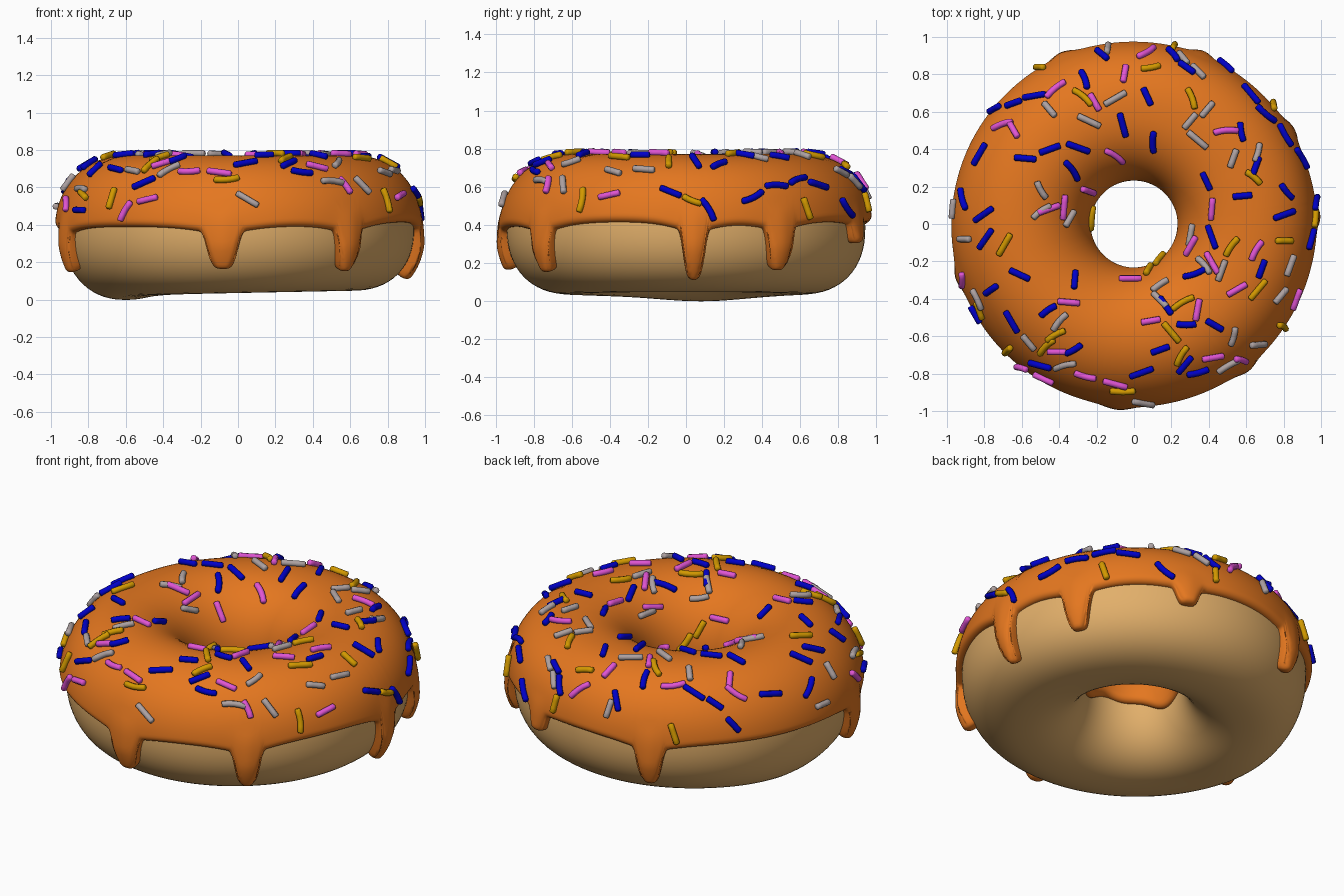
import bpy
import random
from math import sin, cos, pi, radians, exp, asin, acos, atan2, sqrt, copysign
from mathutils import Vector

random.seed(9)
cube = bpy.data.objects.get("Cube")
if cube:
    bpy.data.objects.remove(cube, do_unlink=True)

RING, HALF_W, HALF_H, MID = 0.605, 0.337, 0.35, 0.385
ICING = 0.036

# Drips: direction in degrees, half width in degrees, lowest height
DRIPS = [(-95, 5.4, 0.185), (-52, 4.4, 0.175), (2.5, 3.8, 0.14), (31, 4.5, 0.185),
         (68, 4.2, 0.315), (113, 4.4, 0.185), (197, 4.5, 0.175)]

# Sprinkles as seen from above: x and y in hundredths, turn in degrees
BLUE = [(-26, 77, -70), (-17, 90, -40), (7, 68, -65), (-6, 53, -75), (10, 44, 90),
        (21, 90, -50), (28, 83, -35), (49, 84, -40), (62, 69, -50), (70, 58, -40),
        (57, 49, -80), (80, 47, -60), (65, 31, 70), (39, 23, -65), (58, 15, 5),
        (89, 35, -60), (81, 17, -50), (80, 5, 20), (94, -8, 75), (42, -7, -70),
        (33, -27, 20), (43, -54, -30), (28, -54, 0), (17, -44, -55), (14, -67, 20),
        (4, -79, 20), (27, -75, 50), (34, -79, 15), (68, -24, 70), (-32, -67, 30),
        (-50, -75, -15), (-65, -52, -60), (-46, -46, 35), (-32, -30, 85),
        (-61, -27, -25), (-76, -35, 35), (-80, 5, 35), (-79, -8, 55), (-91, 13, -75),
        (-82, 37, 60), (-58, 35, -5), (-45, 40, 20), (-30, 41, -20), (-33, 29, -55),
        (-64, 64, 20), (-53, 68, 10), (-74, 61, 30), (97, 12, 80), (-84, -48, -60)]
PINK = [(-42, 72, 40), (-5, 80, 80), (7, 91, 30), (-21, 65, -60), (-70, 53, 20),
        (-64, 50, -60), (49, 50, 5), (-10, 37, -35), (-46, 8, 20), (-25, 18, -20),
        (-38, 9, 85), (42, 8, 85), (31, -12, 60), (42, -21, -60), (65, -14, 60),
        (-2, -30, 0), (-35, -42, -5), (9, -52, 10), (34, -46, 80), (55, -35, 30),
        (42, -71, 10), (57, -72, -15), (-41, -68, 0), (-60, -76, -15),
        (-26, -81, -15), (-48, -82, -25), (-10, -85, -15), (86, -40, 70),
        (-91, -30, 90)]
GREY = [(-10, 67, 30), (-24, 55, -25), (-45, 61, -50), (26, 88, -50), (34, 81, -45),
        (39, 61, 50), (30, 55, 50), (34, 45, -40), (53, 35, 70), (66, 38, 75),
        (-50, 18, -60), (-50, 7, 35), (-35, 3, 60), (31, -6, 80), (38, -22, -50),
        (47, -25, 70), (14, -33, 35), (14, -41, -45), (53, -60, 75), (66, -64, 5),
        (50, -75, 30), (-40, -52, 50), (-56, -63, -50), (-37, -75, 15),
        (83, -22, 70), (78, -38, 50), (-83, -40, -65), (-90, -8, 0), (5, -95, -10),
        (-14, 93, 80), (-96, 8, 85)]
GOLD = [(9, 83, 10), (31, 67, -70), (-27, 68, -40), (74, 63, -80), (64, 25, -40),
        (52, -12, 55), (10, -14, 50), (8, -25, 60), (26, -42, 30), (25, -70, 60),
        (-42, -59, 30), (-47, -65, 45), (-69, -11, 60), (-23, 3, 85), (66, -35, 50),
        (80, -9, 0), (20, -58, -50), (-82, -46, -70), (-6, -89, 0), (-50, 83, 0),
        (-67, -67, 45), (79, -54, -30), (21, 94, 60), (96, 3, 85)]


def material(name, colour):
    mat = bpy.data.materials.new(name)
    mat.use_nodes = True
    mat.diffuse_color = (*colour, 1)
    mat.node_tree.nodes["Principled BSDF"].inputs["Base Color"].default_value = (*colour, 1)
    return mat


def make_object(name, verts, faces, mat):
    mesh = bpy.data.meshes.new(name)
    mesh.from_pydata(verts, [], faces)
    mesh.materials.append(mat)
    mesh.shade_smooth()
    obj = bpy.data.objects.new(name, mesh)
    bpy.context.scene.collection.objects.link(obj)


def rounded(value, power):
    return copysign(abs(value) ** power, value)


def angle_gap(u, degrees):
    return (u - radians(degrees) + pi) % (2 * pi) - pi


def squareness(u, height):
    """Below 1 is squarer: the underside, and the shoulder at the back."""
    return 0.94 - 0.06 * cos(u - 0.8) if height > 0 else 0.88


def surface(u, phi, off=0.0):
    """Point on the ring: u runs round the hole, phi round the cross-section."""
    power = squareness(u, sin(phi))
    r = RING + (HALF_W + off) * rounded(cos(phi), power)
    lift = rounded(sin(phi), power)
    z = MID + (HALF_H + off) * lift
    if lift < 0:      # uneven underside
        z += lift * lift * (0.012 * cos(u) - 0.025 * exp(-(angle_gap(u, 172) / 0.5) ** 2))
    return Vector((r * cos(u), r * sin(u), z))


def grid_faces(columns, rows, wrap_rows):
    faces = []
    for i in range(columns):
        k = (i + 1) % columns
        for j in range(rows if wrap_rows else rows - 1):
            m = (j + 1) % rows
            faces.append((i * rows + j, k * rows + j, k * rows + m, i * rows + m))
    return faces


# Dough ring
def build_dough(mat):
    columns, rows = 144, 64
    verts = [surface(2 * pi * i / columns, 2 * pi * j / rows)
             for i in range(columns) for j in range(rows)]
    make_object("dough_ring", verts, grid_faces(columns, rows, True), mat)


# Icing edge heights, turned into cross-section angles
def height_angle(u, z):
    height = (z - MID) / HALF_H
    return asin(rounded(height, 1 / squareness(u, height)))


def drip_amount(u, degrees, width):
    x = abs(angle_gap(u, degrees)) / radians(width)
    return 0.78 * exp(-x ** 5) + 0.22 / (1 + 0.17 * x * x)


def outer_edge(u):
    base = 0.42 + 0.02 * cos(u - 0.5)
    z = base - sum((base - low) * drip_amount(u, d, w) for d, w, low in DRIPS)
    return height_angle(u, z)


def inner_edge(u):
    return pi - height_angle(u, 0.34 + 0.03 * sin(3 * u + 1) + 0.01 * sin(7 * u))


# Icing shell, with a rounded rim that sinks into the dough
def build_icing(mat):
    columns, rows, reach = 720, 60, 22
    angles = [2 * pi * i / columns for i in range(columns)]
    limits = [(outer_edge(u), inner_edge(u)) for u in angles]
    rims = [[surface(u, lim[side]) for u, lim in zip(angles, limits)] for side in (0, 1)]
    verts = []
    for i, u in enumerate(angles):
        low, high = limits[i]
        bulge = max(exp(-(angle_gap(u, d) / radians(w)) ** 2) for d, w, _ in DRIPS)
        for j in range(rows):
            phi = low + (high - low) * (0.5 - 0.5 * cos(pi * j / (rows - 1)))
            point = surface(u, phi)
            rim = rims[0] if phi < pi / 2 else rims[1]
            gap = min((rim[(i + k) % columns] - point).length
                      for k in range(-reach, reach + 1))
            thick = ICING
            if phi < 0.3:
                thick += 0.026 * bulge * min(1, (0.3 - phi) / 0.5)
            t = min(gap / 0.035, 1)
            off = thick * sqrt(1 - (1 - t) ** 2)
            if j in (0, rows - 1):
                off = -0.01
            verts.append(surface(u, phi, off))
    make_object("icing", verts, grid_faces(columns, rows, False), mat)


# One sprinkle: a short tube with softened ends, straight or bent
def add_sprinkle(verts, faces, u, phi, turn):
    point = surface(u, phi, ICING)
    tangent = surface(u + 0.01, phi, ICING) - point
    normal = tangent.cross(surface(u, phi + 0.01, ICING) - point).normalized()
    flat = Vector((cos(turn), sin(turn), 0))
    flat.z = -flat.dot(normal) / max(normal.z, 0.15)
    along = (flat - normal * flat.dot(normal)).normalized()
    side = normal.cross(along)
    length = random.choice((0.105, 0.12, 0.135))
    bend = random.choice((0, 0, 0, 2, -2))
    centre = point + normal * 0.011
    radius, sides = 0.0175, 8
    stations = [(-0.5, 0.7), (-0.45, 1), (-0.22, 1), (0, 1), (0.22, 1), (0.45, 1), (0.5, 0.7)]
    start = len(verts)
    for t, scale in stations:
        s = t * length
        core = centre + along * s + side * bend * s * s
        across = (side - along * 2 * bend * s).normalized()
        for k in range(sides):
            a = 2 * pi * k / sides
            verts.append(core + (across * cos(a) + normal * sin(a)) * radius * scale)
    for n in range(len(stations) - 1):
        for k in range(sides):
            m = (k + 1) % sides
            a, b = start + n * sides, start + (n + 1) * sides
            faces.append((a + k, a + m, b + m, b + k))
    faces.append([start + k for k in reversed(range(sides))])
    faces.append([len(verts) - sides + k for k in range(sides)])


# Sprinkles of one colour, each dropped from above onto the icing
def build_sprinkles(name, spots, mat):
    verts, faces = [], []
    for x, y, turn in spots:
        u = atan2(y, x)
        out = (sqrt(x * x + y * y) / 100 - RING) / (HALF_W + ICING)
        phi = acos(rounded(max(-0.98, min(0.98, out)), 1 / squareness(u, 1)))
        add_sprinkle(verts, faces, u, phi, radians(turn))
    make_object(name, verts, faces, mat)


build_dough(material("golden dough", (0.76, 0.43, 0.145)))
build_icing(material("orange icing", (0.78, 0.185, 0.014)))
build_sprinkles("blue_sprinkles", BLUE, material("deep blue", (0.0, 0.0, 0.58)))
build_sprinkles("pink_sprinkles", PINK, material("bright pink", (0.75, 0.09, 0.66)))
build_sprinkles("grey_sprinkles", GREY, material("warm grey", (0.42, 0.36, 0.36)))
build_sprinkles("gold_sprinkles", GOLD, material("golden yellow", (0.65, 0.32, 0.0)))
